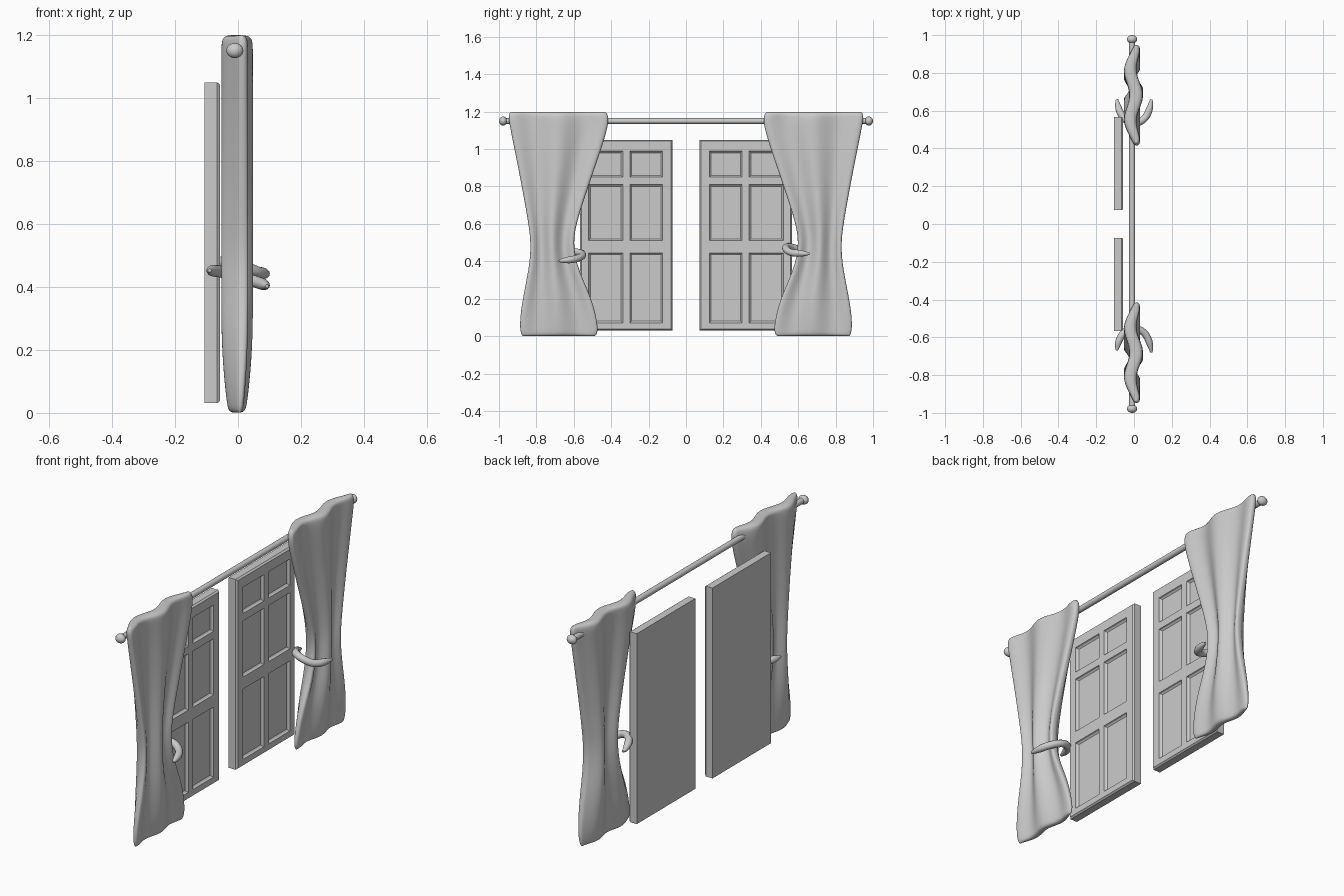
import bpy, bmesh, math
from mathutils import Vector

if "Cube" in bpy.data.objects:
    bpy.data.objects.remove(bpy.data.objects["Cube"])


def finish(name, bm, smooth=True):
    bmesh.ops.recalc_face_normals(bm, faces=bm.faces)
    me = bpy.data.meshes.new(name)
    bm.to_mesh(me)
    bm.free()
    ob = bpy.data.objects.new(name, me)
    bpy.context.collection.objects.link(ob)
    for p in me.polygons:
        p.use_smooth = smooth
    return ob


# curtain rows: z, inner edge, outer edge, depth scale
ROWS = [(0.0, .485, .875, .50), (.025, .468, .888, .62), (.10, .478, .888, .80),
        (.20, .505, .873, .95), (.30, .55, .853, 1), (.40, .588, .835, 1),
        (.50, .602, .830, 1), (.60, .588, .842, 1), (.80, .522, .878, 1),
        (1.0, .452, .918, 1), (1.12, .416, .942, 1), (1.175, .412, .952, 1),
        (1.2, .43, .94, .85)]
N = 40


def curtain(name, side):
    bm = bmesh.new()
    rings = []
    for z, a, b, d in ROWS:
        ring = []
        for i in range(N):
            t = 2 * math.pi * i / N
            u, s = math.cos(t), math.sin(t)
            x = -.004 + d * (.018 * math.cos(2 * math.pi * u)
                             + math.copysign(.036 * abs(s) ** .6, s))
            ring.append(bm.verts.new((x, side * ((a + b) / 2 + u * (b - a) / 2), z)))
        rings.append(ring)
    for r, q in zip(rings, rings[1:]):
        for i in range(N):
            j = (i + 1) % N
            bm.faces.new((r[i], r[j], q[j], q[i]))
    # top and bottom caps as strips joining front to back
    for r in (rings[0], rings[-1]):
        for i in range(N // 2):
            vs = [r[i], r[i + 1], r[(N - i - 1) % N], r[(N - i) % N]]
            bm.faces.new(list(dict.fromkeys(vs)))
    ob = finish(name, bm)
    m = ob.modifiers.new("smooth", 'SUBSURF')
    m.levels = m.render_levels = 2


# shutter panel: gridded front with sunk panes, chamfered rim, flat back
def panel(name, side):
    ys = [.08, .125, .30, .338, .52, .56]
    zs = [.038, .07, .445, .51, .81, .85, .99, 1.042]
    bm = bmesh.new()
    v = [[bm.verts.new((-.057, side * y, z)) for z in zs] for y in ys]
    panes = []
    for i in range(len(ys) - 1):
        for j in range(len(zs) - 1):
            f = bm.faces.new((v[i][j], v[i + 1][j], v[i + 1][j + 1], v[i][j + 1]))
            if i in (1, 3) and j in (1, 3, 5):
                panes.append(f)
    rim = [e for e in bm.edges if e.is_boundary]
    bmesh.ops.recalc_face_normals(bm, faces=bm.faces)
    if bm.faces[:][0].normal.x < 0:
        bmesh.ops.reverse_faces(bm, faces=bm.faces[:])
    bmesh.ops.inset_individual(bm, faces=panes, thickness=.004, depth=-.008)
    bmesh.ops.inset_individual(bm, faces=panes, thickness=.010, depth=-.006)
    for x, grow in ((-.066, .007), (-.106, 0)):
        g = bmesh.ops.extrude_edge_only(bm, edges=rim)['geom']
        for w in (k for k in g if isinstance(k, bmesh.types.BMVert)):
            w.co.x = x
            y = abs(w.co.y)
            if y < .085:
                w.co.y -= side * grow
            if y > .555:
                w.co.y += side * grow
            if w.co.z < .04:
                w.co.z -= grow
            if w.co.z > 1.04:
                w.co.z += grow
        rim = [k for k in g if isinstance(k, bmesh.types.BMEdge)]
    bmesh.ops.contextual_create(bm, geom=rim)
    finish(name, bm, False)


# open tie-back hook wrapped round the inner edge of a curtain
def tie(name, side, pts):
    cu = bpy.data.curves.new(name, 'CURVE')
    cu.dimensions = '3D'
    cu.bevel_depth = .019
    cu.bevel_resolution = 4
    cu.resolution_u = 10
    cu.use_fill_caps = True
    sp = cu.splines.new('NURBS')
    full = [pts[0]] + pts + [pts[-1]]
    sp.points.add(len(pts) - 1)
    radii = [.3] + [1] * (len(pts) - 2) + [.3]
    for p, c, r in zip(sp.points, pts, radii):
        p.co = (c[0], side * c[1], c[2], 1)
        p.radius = r
    sp.order_u = 3
    sp.use_endpoint_u = True
    ob = bpy.data.objects.new(name, cu)
    bpy.context.collection.objects.link(ob)


for label, side in (("left", -1), ("right", 1)):
    curtain(label + "_curtain", side)
    panel(label + "_shutter", side)
    # rod end knob with a short collar
    bpy.ops.mesh.primitive_uv_sphere_add(segments=24, ring_count=12, radius=1,
                                         location=(-.01, side * .978, 1.15))
    ob = bpy.context.object
    ob.scale = (.027, .022, .024)
    ob.name = label + "_knob"
    bpy.ops.object.shade_smooth()

tie("left_tie", -1, [(.092, .68, .402), (.088, .64, .405), (.06, .575, .415),
                     (0, .545, .435), (-.06, .575, .45), (-.088, .635, .452), (-.09, .67, .452)])
tie("right_tie", 1, [(.092, .66, .44), (.088, .62, .442), (.06, .555, .445),
                     (0, .525, .475), (-.06, .56, .48), (-.088, .625, .455), (-.09, .66, .45)])

# curtain rod
bpy.ops.mesh.primitive_cylinder_add(vertices=24, radius=.0155, depth=1.95,
                                    location=(-.01, 0, 1.15), rotation=(math.pi / 2, 0, 0))
bpy.context.object.name = "rod"
bpy.ops.object.shade_smooth_by_angle()
